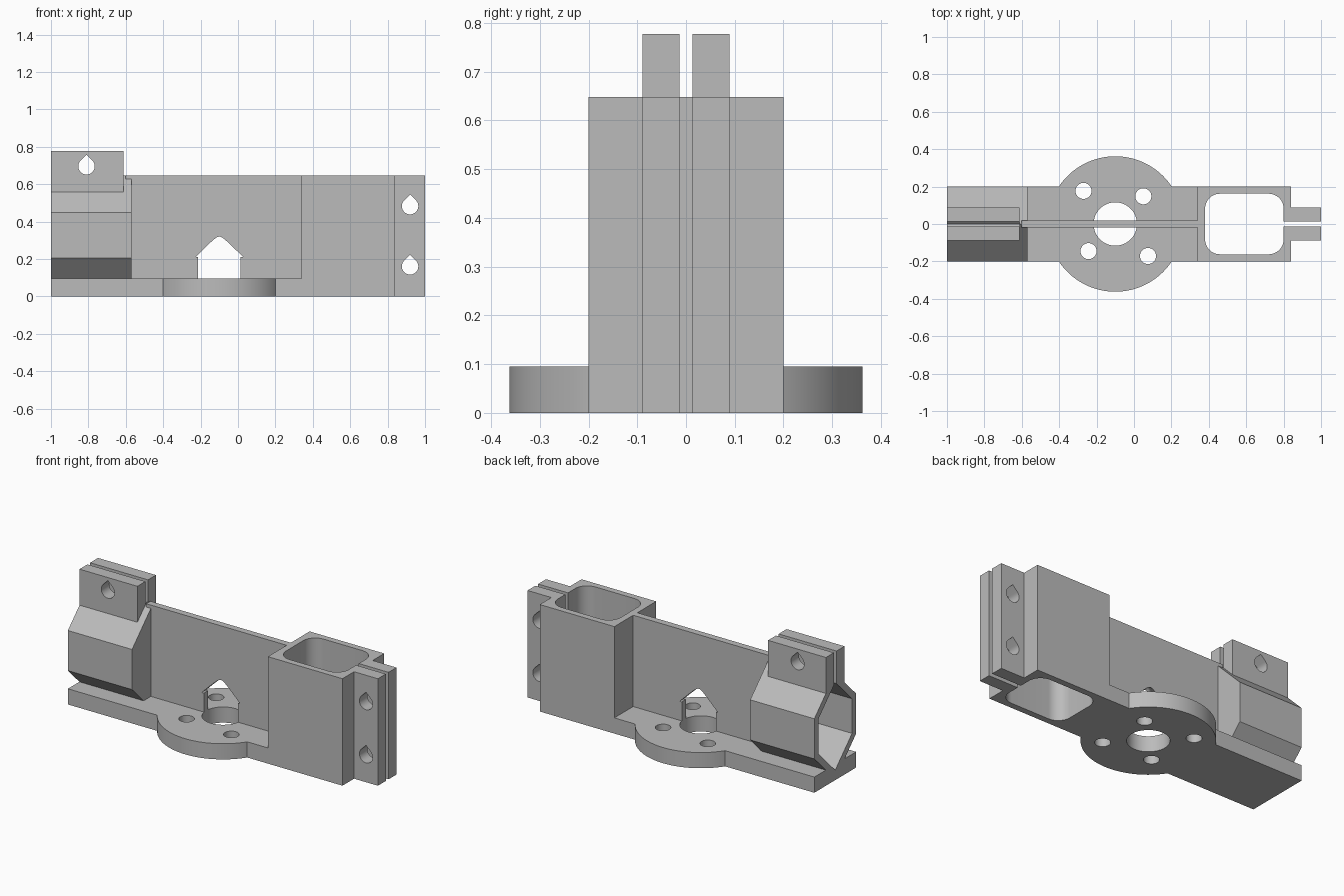
import bpy
import bmesh
from math import sin, cos, pi

if "Cube" in bpy.data.objects:
    bpy.data.objects.remove(bpy.data.objects["Cube"], do_unlink=True)

grey = bpy.data.materials.new("plain_grey")
grey.use_nodes = True
colour = (0.5, 0.5, 0.5, 1)
grey.diffuse_color = colour
grey.node_tree.nodes["Principled BSDF"].inputs["Base Color"].default_value = colour


def finish_mesh(name, bm):
    bmesh.ops.recalc_face_normals(bm, faces=bm.faces)
    mesh = bpy.data.meshes.new(name)
    bm.to_mesh(mesh)
    bm.free()
    mesh.materials.append(grey)
    obj = bpy.data.objects.new(name, mesh)
    bpy.context.collection.objects.link(obj)
    return obj


def prism(name, axis, outline, low, high):
    """Extrude a 2D outline along an axis."""
    place = {"X": lambda u, v, w: (w, u, v),
             "Y": lambda u, v, w: (u, w, v),
             "Z": lambda u, v, w: (u, v, w)}[axis]
    bm = bmesh.new()
    a = [bm.verts.new(place(u, v, low)) for u, v in outline]
    b = [bm.verts.new(place(u, v, high)) for u, v in outline]
    bm.faces.new(a)
    bm.faces.new(b)
    for i in range(len(a)):
        j = (i + 1) % len(a)
        bm.faces.new((a[i], a[j], b[j], b[i]))
    return finish_mesh(name, bm)


def cone(name, x, radius, z, height):
    bm = bmesh.new()
    bmesh.ops.create_cone(bm, cap_ends=True, segments=64, radius1=radius,
                          radius2=0, depth=height)
    bmesh.ops.translate(bm, verts=bm.verts, vec=(x, 0, z + height / 2))
    return finish_mesh(name, bm)


def arc(cx, cy, r, start, end, n):
    return [(cx + r * cos(start + (end - start) * i / n),
             cy + r * sin(start + (end - start) * i / n)) for i in range(n + 1)]


def circle(cx, cy, r, n=48):
    return arc(cx, cy, r, 0, 2 * pi, n)[:-1]


def teardrop(cx, cz, r):
    return arc(cx, cz, r, 0.75 * pi, 2.25 * pi, 30) + [(cx, cz + r * 2 ** 0.5)]


def rect(u0, u1, v0, v1):
    return [(u0, v0), (u1, v0), (u1, v1), (u0, v1)]


def pointed_hex(half_width, apex):
    """Upright six-sided outline with 45 degree roof and floor."""
    side = apex - half_width
    return [(0, MID - apex), (half_width, MID - side), (half_width, MID + side),
            (0, MID + apex), (-half_width, MID + side), (-half_width, MID - side)]


def combine(obj, others, operation):
    for other in others:
        mod = obj.modifiers.new("combine", "BOOLEAN")
        mod.operation = operation
        mod.solver = "EXACT"
        mod.object = other
        bpy.context.view_layer.objects.active = obj
        bpy.ops.object.modifier_apply(modifier=mod.name)


PLATE, TOP, MID = 0.095, 0.648, 0.3265
HUB = -0.1
SLIT, LUG = 0.013, 0.089
CAVITY_END = -0.612

# Cutters
hub_hole = prism("hub_hole_cutter", "Z", circle(HUB, 0, 0.116, 64), -0.1, 0.215)
hub_roof = cone("hub_roof_cutter", HUB, 0.13, 0.21, 0.13)
bolt_holes = [prism("bolt_hole_cutter", "Z", circle(x, y, 0.043), -0.1, 0.2)
              for x, y in ((-0.27, 0.177), (0.05, 0.148), (-0.243, -0.145), (0.075, -0.171))]
sleeve_cavity = prism("sleeve_cavity_cutter", "X", pointed_hex(0.161, 0.266), -1.1, CAVITY_END)
sleeve_slit = prism("sleeve_slit_cutter", "X", rect(-SLIT, SLIT, MID, 1), -1.1, CAVITY_END)
sleeve_bolt = prism("sleeve_bolt_cutter", "Y", teardrop(-0.81, 0.696, 0.044), -0.3, 0.3)
r = 0.08
corners = ((0.80 - r, 0.162 - r), (0.38 + r, 0.162 - r), (0.38 + r, r - 0.162), (0.80 - r, r - 0.162))
pocket_outline = []
for i, (cx, cy) in enumerate(corners):
    pocket_outline += arc(cx, cy, r, i * pi / 2, (i + 1) * pi / 2, 12)
pocket = prism("pocket_cutter", "Z", pocket_outline, -0.1, 0.8)
socket_slit = prism("socket_slit_cutter", "X", rect(-SLIT, SLIT, -0.1, 0.8), 0.6, 1.1)
socket_bolts = [prism("socket_bolt_cutter", "Y", teardrop(0.92, z, 0.044), -0.3, 0.3)
                for z in (0.161, 0.483)]

# Base plate with round mounting flange
base_plate = prism("base_plate", "Z", rect(-1, 0.34, -0.2, 0.2), 0, PLATE)
disc = prism("flange_disc", "Z", circle(HUB, 0, 0.362, 128), 0, PLATE)
combine(base_plate, [disc], "UNION")
combine(base_plate, [hub_hole, sleeve_cavity] + bolt_holes, "DIFFERENCE")

# Upright web joining the two clamps
web = prism("upright_web", "Y", rect(-0.602, 0.34, PLATE - 0.01, TOP), -0.02, 0.02)
combine(web, [hub_hole, hub_roof], "DIFFERENCE")

# Upright clamp socket with split lugs
half = [(0.34, 0.2), (0.84, 0.2), (0.84, LUG), (1, LUG)]
socket = prism("upright_socket", "Z", half + [(x, -y) for x, y in reversed(half)], 0, TOP)
combine(socket, [pocket, socket_slit] + socket_bolts, "DIFFERENCE")

# Lying clamp sleeve with closed inner end and split lugs
sleeve = prism("clamp_sleeve", "X", pointed_hex(0.2, 0.3215), -1, -0.57)
lugs = prism("sleeve_lugs", "X", rect(-LUG, LUG, 0.45, 0.777), -1, CAVITY_END)
combine(sleeve, [lugs], "UNION")
combine(sleeve, [sleeve_cavity, sleeve_slit, sleeve_bolt], "DIFFERENCE")

# Remove the helpers
helpers = [hub_hole, hub_roof, sleeve_cavity, sleeve_slit, sleeve_bolt,
           pocket, socket_slit, disc, lugs] + bolt_holes + socket_bolts
for helper in helpers:
    bpy.data.objects.remove(helper, do_unlink=True)
bpy.context.view_layer.update()

# Shade the curved walls smoothly
bpy.ops.object.select_all(action="DESELECT")
for part in (base_plate, web, socket, sleeve):
    part.select_set(True)
bpy.context.view_layer.objects.active = base_plate
bpy.ops.object.shade_smooth_by_angle(angle=pi / 6)
